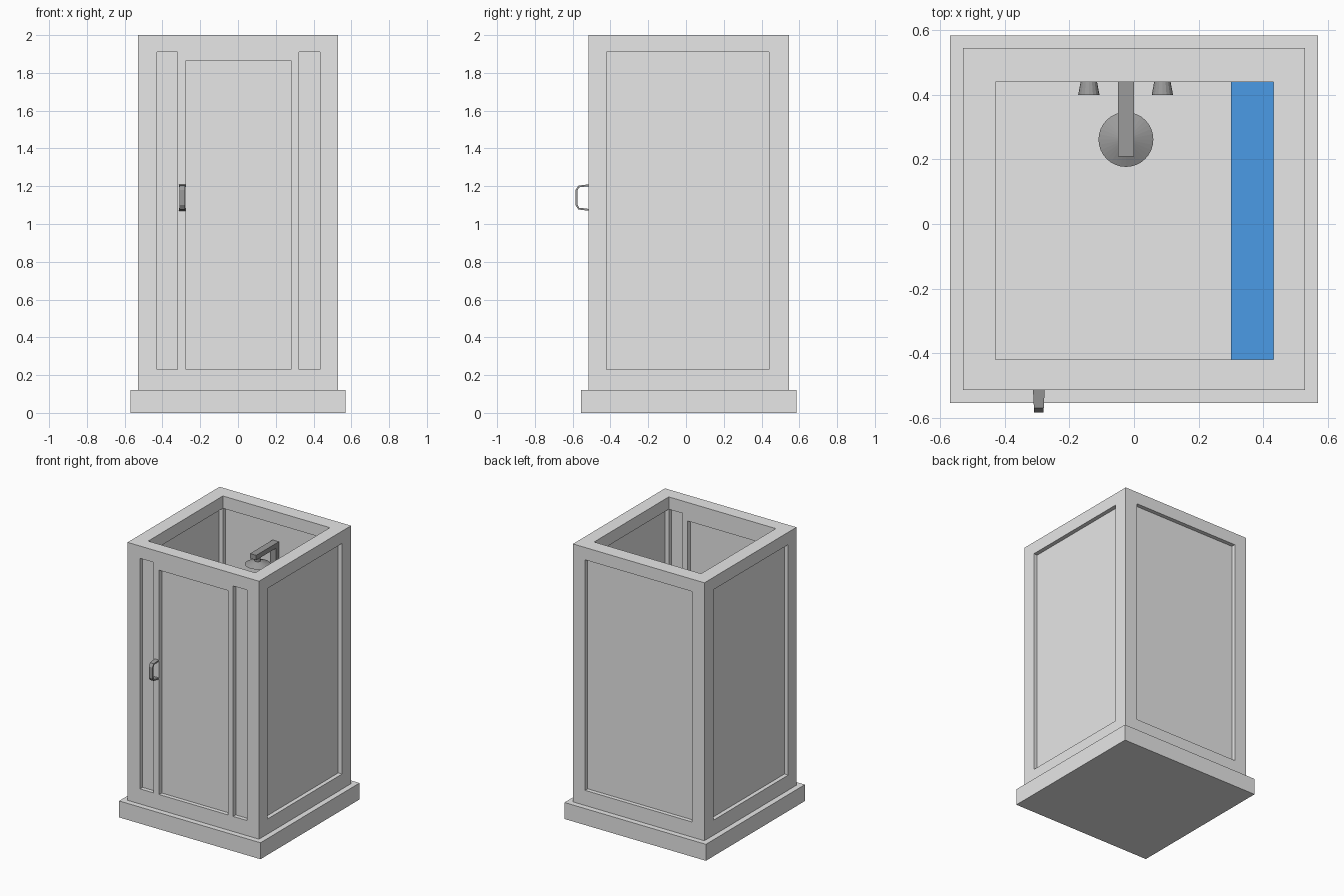
import bpy, bmesh, math
from mathutils import Matrix, Vector

if "Cube" in bpy.data.objects:
    bpy.data.objects.remove(bpy.data.objects["Cube"])


def material(name, rgb):
    m = bpy.data.materials.new(name)
    m.diffuse_color = (*rgb, 1)
    m.use_nodes = True
    m.node_tree.nodes["Principled BSDF"].inputs["Base Color"].default_value = m.diffuse_color
    return m


LIGHT = material("light_grey", (0.8, 0.8, 0.8))
METAL = material("metal_grey", (0.33, 0.33, 0.33))
BLUE = material("blue", (0.07, 0.33, 0.79))


def finish(name, bm, mat):
    bmesh.ops.recalc_face_normals(bm, faces=bm.faces)
    mesh = bpy.data.meshes.new(name)
    bm.to_mesh(mesh)
    bm.free()
    mesh.materials.append(mat)
    ob = bpy.data.objects.new(name, mesh)
    bpy.context.collection.objects.link(ob)
    return ob


def boxes(name, mat, *ranges):
    """One object from boxes given as (x0, x1, y0, y1, z0, z1)."""
    bm = bmesh.new()
    for x0, x1, y0, y1, z0, z1 in ranges:
        mtx = Matrix.Translation(((x0 + x1) / 2, (y0 + y1) / 2, (z0 + z1) / 2))
        mtx = mtx @ Matrix.Diagonal((x1 - x0, y1 - y0, z1 - z0, 1))
        bmesh.ops.create_cube(bm, size=1, matrix=mtx)
    return finish(name, bm, mat)


def cone(name, mat, start, end, r0, r1, sides=32):
    bm = bmesh.new()
    a, b = Vector(start), Vector(end)
    rot = (b - a).to_track_quat('Z', 'Y').to_matrix().to_4x4()
    bmesh.ops.create_cone(bm, cap_ends=True, segments=sides, radius1=r0, radius2=r1,
                          depth=(b - a).length,
                          matrix=Matrix.Translation((a + b) / 2) @ rot)
    return finish(name, bm, mat)


# Outer and inner limits of the cabin
X0, X1, Y0, Y1 = -0.53, 0.53, -0.515, 0.545
IX0, IX1, IY0, IY1 = -0.43, 0.433, -0.42, 0.44
ZB, ZS, ZR, ZT = 0.12, 0.23, 1.91, 2.0

# Tray
boxes("shower_tray", LIGHT, (-0.57, 0.57, -0.555, 0.585, 0, ZB))

# Corner posts
boxes("corner_posts", LIGHT, *[(*xr, *yr, ZB, ZT)
      for xr in ((X0, IX0), (IX1, X1)) for yr in ((Y0, IY0), (IY1, Y1))])

# Bottom and top rails between the posts
for label, z0, z1 in (("bottom", ZB, ZS), ("top", ZR, ZT)):
    boxes(label + "_rails", LIGHT,
          (IX0, IX1, Y0, IY0, z0, z1), (IX0, IX1, IY1, Y1, z0, z1),
          (X0, IX0, IY0, IY1, z0, z1), (IX1, X1, IY0, IY1, z0, z1))

# Door frame in the front opening
boxes("door_frame", LIGHT,
      (-0.32, -0.275, Y0, IY0, ZS, ZR), (0.28, 0.322, Y0, IY0, ZS, ZR),
      (-0.275, 0.28, Y0, IY0, 1.865, ZR))

# Recessed panels, set in from both wall faces
R = 0.03
boxes("left_panel", LIGHT, (X0 + R, IX0 - R, IY0, IY1, ZS, ZR))
boxes("right_panel", LIGHT, (IX1 + R, X1 - R, IY0, IY1, ZS, ZR))
boxes("back_panel", LIGHT, (IX0, IX1, IY1 + R, Y1 - R, ZS, ZR))
boxes("door_panel", LIGHT, (-0.275, 0.28, Y0 + R, IY0 - R, ZS, 1.865))
boxes("front_side_panels", LIGHT, (IX0, -0.32, Y0 + R, IY0 - R, ZS, ZR),
      (0.322, IX1, Y0 + R, IY0 - R, ZS, ZR))

# Bench along the right wall
boxes("bench", BLUE, (0.30, IX1 + R, IY0, IY1, 0.45, 0.50))

# Shower arm, riser and head
boxes("shower_arm", METAL, (-0.05, 0, 0.21, IY1 + R, 1.735, 1.77))
boxes("shower_riser", METAL, (-0.05, 0, IY1, IY1 + R, 1.05, 1.735))
cone("shower_neck", METAL, (-0.025, 0.262, 1.70), (-0.025, 0.262, 1.74), 0.02, 0.02)
cone("shower_head", METAL, (-0.025, 0.262, 1.68), (-0.025, 0.262, 1.705), 0.085, 0.025)

# Taps on the back wall
for label, x in (("left", -0.14), ("right", 0.088)):
    cone(label + "_tap", METAL, (x, IY1 + R, 1.15), (x, 0.40, 1.15), 0.02, 0.033, 16)

# Door handle: C-shaped side profile, narrower away from the door
outer = [(-0.515, 1.21), (-0.570, 1.203), (-0.585, 1.18),
         (-0.585, 1.10), (-0.570, 1.077), (-0.515, 1.07)]
inner = [(-0.515, 1.20), (-0.566, 1.194), (-0.575, 1.176),
         (-0.575, 1.104), (-0.566, 1.086), (-0.515, 1.08)]
bm = bmesh.new()


def ring(i):
    verts = []
    for (y, z), side in ((outer[i], -1), (outer[i], 1), (inner[i], 1), (inner[i], -1)):
        half = 0.018 - 0.05 * (-0.515 - y)
        verts.append(bm.verts.new((-0.295 + side * half, y, z)))
    return verts


rings = [ring(i) for i in range(len(outer))]
for a, b in zip(rings, rings[1:]):
    for k in range(4):
        bm.faces.new((a[k], a[(k + 1) % 4], b[(k + 1) % 4], b[k]))
bm.faces.new(rings[0])
bm.faces.new(rings[-1])
finish("door_handle", bm, METAL)
